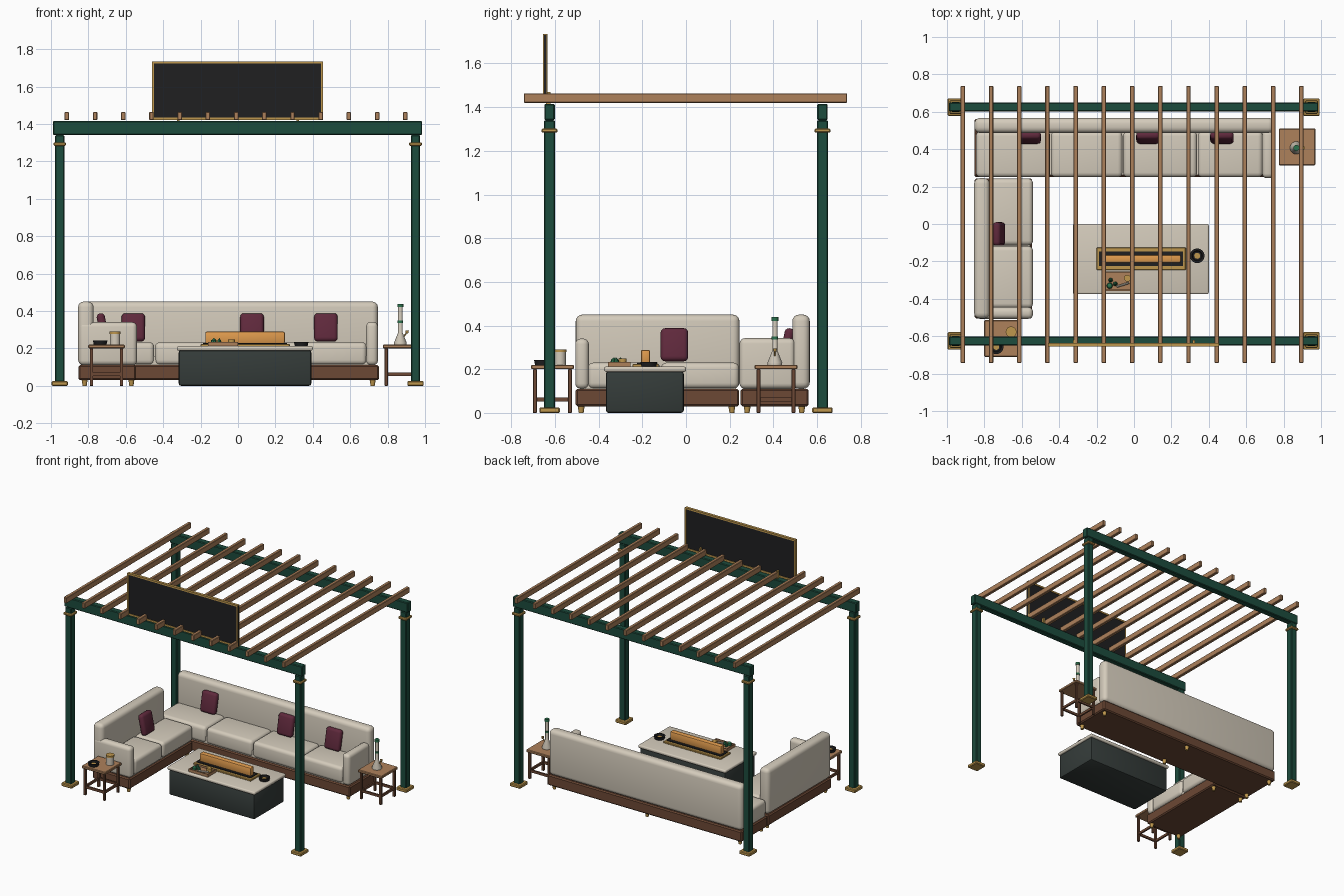
import bpy, bmesh, math
from mathutils import Vector, Matrix

if "Cube" in bpy.data.objects:
    bpy.data.objects.remove(bpy.data.objects["Cube"])


def material(name, r, g, b):
    m = bpy.data.materials.new(name)
    m.diffuse_color = (r, g, b, 1)
    m.use_nodes = True
    m.node_tree.nodes["Principled BSDF"].inputs["Base Color"].default_value = m.diffuse_color
    return m


GREEN = material("dark green paint", 0.012, 0.072, 0.047)
WOOD = material("light wood", 0.42, 0.22, 0.105)
BROWN = material("dark wood", 0.15, 0.065, 0.035)
CREAM = material("cream", 0.66, 0.60, 0.50)
MAROON = material("maroon fabric", 0.115, 0.022, 0.045)
GOLD = material("brass", 0.52, 0.31, 0.075)
BLACK = material("black", 0.014, 0.014, 0.015)
SLATE = material("slate", 0.035, 0.045, 0.042)
ORANGE = material("orange glow", 0.75, 0.33, 0.075)
LEAF = material("leaf green", 0.025, 0.17, 0.075)


def finish(name, bm, mat):
    bmesh.ops.recalc_face_normals(bm, faces=bm.faces[:])
    me = bpy.data.meshes.new(name)
    bm.to_mesh(me)
    bm.free()
    me.materials.append(mat)
    ob = bpy.data.objects.new(name, me)
    bpy.context.collection.objects.link(ob)
    bpy.ops.object.select_all(action='DESELECT')
    ob.select_set(True)
    bpy.context.view_layer.objects.active = ob
    bpy.ops.object.shade_smooth_by_angle(angle=math.radians(35))
    return ob


def box(name, x, y, z, mat, bevel=0.0, seg=1):
    """Box from (low, high) ranges with rounded edges."""
    bm = bmesh.new()
    bmesh.ops.create_cube(bm, size=1)
    for v in bm.verts:
        v.co = Vector([r[0] if c < 0 else r[1] for c, r in zip(v.co, (x, y, z))])
    if bevel:
        bmesh.ops.bevel(bm, geom=bm.edges[:], offset=bevel, segments=seg,
                        profile=0.5, affect='EDGES')
    return finish(name, bm, mat)


def lathe(name, x, y, profile, mat, sides=20):
    """Turn a (radius, height) profile around a vertical axis."""
    bm = bmesh.new()
    vs = [bm.verts.new((r, 0, z)) for r, z in profile]
    es = [bm.edges.new(p) for p in zip(vs, vs[1:])]
    bmesh.ops.spin(bm, geom=vs + es, cent=(0, 0, 0), axis=(0, 0, 1),
                   angle=2 * math.pi, steps=sides)
    bmesh.ops.remove_doubles(bm, verts=bm.verts[:], dist=1e-5)
    ob = finish(name, bm, mat)
    ob.location = (x, y, 0)
    return ob


def cylinder(name, x, y, r, z0, z1, mat, sides=20):
    return lathe(name, x, y, [(0, z0), (r, z0), (r, z1), (0, z1)], mat, sides)


def around(c, half):
    return (c - half, c + half)


# Pergola posts with brass feet and collars, beams, rafters
for px in (-0.953, 0.949):
    for py in (-0.625, 0.625):
        box("post", around(px, 0.025), around(py, 0.026), (0.02, 1.34), GREEN, 0.005)
        box("post_foot", around(px, 0.044), around(py, 0.047), (0, 0.025), GOLD, 0.005)
        box("post_collar", around(px, 0.034), around(py, 0.037), (1.283, 1.302), GOLD, 0.005)
for py in (-0.625, 0.625):
    box("beam", (-0.99, 0.985), around(py, 0.024), (1.34, 1.415), GREEN, 0.005)
for i in range(13):
    box("rafter", around(-0.915 + i * 0.1508, 0.012), (-0.743, 0.738), (1.42, 1.463), WOOD, 0.003)

# Sign board with brass frame and short struts
box("sign_panel", (-0.455, 0.455), (-0.651, -0.639), (1.425, 1.73), BLACK)
for x, z in (((-0.46, 0.455), (1.42, 1.434)), ((-0.46, 0.455), (1.723, 1.735)),
             ((-0.46, -0.45), (1.42, 1.735)), ((0.445, 0.455), (1.42, 1.735))):
    box("sign_frame", x, (-0.655, -0.635), z, GOLD)
for x in (-0.32, 0.32):
    box("sign_strut", around(x, 0.006), (-0.64, -0.62), (1.41, 1.47), GOLD)

# Back sofa: plinth, backrest, right arm, four seat cushions
box("back_sofa_plinth", (-0.853, 0.753), (0.25, 0.562), (0.03, 0.11), BROWN, 0.008)
box("back_sofa_backrest", (-0.853, 0.748), (0.487, 0.567), (0.11, 0.45), CREAM, 0.03, 4)
box("back_sofa_arm", (0.685, 0.748), (0.245, 0.5), (0.11, 0.342), CREAM, 0.025, 4)
box("back_sofa_seat_base", (-0.84, 0.70), (0.262, 0.50), (0.11, 0.16), CREAM)
for a, b in ((-0.845, -0.448), (-0.444, -0.062), (-0.058, 0.337), (0.341, 0.688)):
    box("back_sofa_cushion", (a, b), (0.25, 0.495), (0.112, 0.232), CREAM, 0.025, 4)

# Side sofa: plinth, backrest, front arm, two seat cushions
box("side_sofa_plinth", (-0.853, -0.545), (-0.505, 0.243), (0.03, 0.11), BROWN, 0.008)
box("side_sofa_backrest", (-0.855, -0.772), (-0.505, 0.245), (0.11, 0.45), CREAM, 0.03, 4)
box("side_sofa_arm", (-0.85, -0.54), (-0.507, -0.445), (0.11, 0.34), CREAM, 0.025, 4)
box("side_sofa_seat_base", (-0.80, -0.555), (-0.47, 0.23), (0.11, 0.16), CREAM)
for a, b in ((-0.45, -0.118), (-0.114, 0.243)):
    box("side_sofa_cushion", (-0.78, -0.54), (a, b), (0.112, 0.23), CREAM, 0.025, 4)

# Brass sofa feet
for x, y in ((-0.82, 0.28), (0.72, 0.28), (-0.05, 0.28), (-0.82, 0.53), (0.72, 0.53),
             (-0.05, 0.53), (-0.82, -0.48), (-0.57, -0.48), (-0.82, 0.21), (-0.57, 0.21)):
    lathe("sofa_foot", x, y, [(0, 0), (0.011, 0), (0.016, 0.032), (0, 0.032)], GOLD, 12)


# Throw pillows leaning on the backrests
def pillow(x, y, turn):
    ob = box("throw_pillow", (-0.063, 0.063), (-0.022, 0.022), (-0.077, 0.077), MAROON, 0.02, 3)
    ob.matrix_world = (Matrix.Translation((x, y, 0.312)) @ Matrix.Rotation(turn, 4, 'Z')
                       @ Matrix.Rotation(math.radians(-12), 4, 'X'))


for x in (-0.56, 0.075, 0.47):
    pillow(x, 0.462, 0)
pillow(-0.722, -0.053, math.pi / 2)

# Coffee table
box("coffee_table_body", (-0.317, 0.392), (-0.367, -0.01), (0, 0.19), SLATE, 0.012, 2)
box("coffee_table_top", (-0.327, 0.40), (-0.375, 0.0), (0.188, 0.212), CREAM, 0.009, 3)

# Glowing trough centrepiece
box("trough_tray", (-0.20, 0.277), (-0.245, -0.125), (0.21, 0.224), GOLD, 0.003)
box("trough_channel", (-0.187, 0.262), (-0.225, -0.146), (0.22, 0.23), BLACK)
box("trough_glow", (-0.175, 0.25), (-0.207, -0.165), (0.225, 0.289), ORANGE, 0.008, 2)

# Small serving tray with contents
box("small_tray", (-0.16, 0.0), (-0.357, -0.255), (0.21, 0.22), WOOD)
for x in ((-0.16, -0.154), (-0.006, 0.0)):
    box("small_tray_rim", x, (-0.357, -0.255), (0.21, 0.233), WOOD)
for y in ((-0.357, -0.351), (-0.261, -0.255)):
    box("small_tray_rim", (-0.16, 0.0), y, (0.21, 0.233), WOOD)
for x, y, r in ((-0.13, -0.33, 0.017), (-0.10, -0.32, 0.012), (-0.125, -0.30, 0.012)):
    lathe("herb_bud", x, y, [(0, 0.22), (r, 0.227), (r * 0.8, 0.243), (0, 0.255)], LEAF, 8)
cylinder("grinder", -0.035, -0.29, 0.018, 0.22, 0.248, GOLD)
roll = cylinder("paper_roll", 0, 0, 0.006, -0.035, 0.035, CREAM, 10)
roll.matrix_world = (Matrix.Translation((-0.06, -0.325, 0.228)) @ Matrix.Rotation(0.3, 4, 'Z')
                     @ Matrix.Rotation(math.pi / 2, 4, 'Y'))


# Shallow bowls
def bowl(x, y, z):
    lathe("ash_bowl", x, y, [(0, z), (0.034, z), (0.039, z + 0.022), (0.028, z + 0.022),
                             (0.024, z + 0.009), (0, z + 0.009)], BLACK, 24)
    cylinder("ash_bowl_inlay", x, y, 0.016, z + 0.008, z + 0.013, GOLD)


bowl(0.338, -0.17, 0.212)
bowl(-0.737, -0.657, 0.22)


# Side tables: top, four legs, lower rails
def side_table(cx, cy):
    box("side_table_top", around(cx, 0.098), around(cy, 0.098), (0.2, 0.22), WOOD, 0.004)
    for s in (-1, 1):
        for t in (-1, 1):
            box("side_table_leg", around(cx + s * 0.08, 0.009), around(cy + t * 0.08, 0.009),
                (0, 0.2), BROWN, 0.002)
        box("side_table_rail", around(cx, 0.08), around(cy + s * 0.08, 0.006), (0.052, 0.07), BROWN)
        box("side_table_rail", around(cx + s * 0.08, 0.006), around(cy, 0.08), (0.052, 0.07), BROWN)


side_table(0.872, 0.412)
side_table(-0.703, -0.612)

# Tall glass flask with green bands and a brass side bowl
FX, FY = 0.868, 0.407
lathe("flask", FX, FY, [(0, 0.22), (0.033, 0.22), (0.034, 0.23), (0.012, 0.285),
                        (0.012, 0.425), (0, 0.425)], CREAM, 24)
cylinder("flask_mouth", FX, FY, 0.016, 0.42, 0.438, LEAF)
cylinder("flask_band", FX, FY, 0.0145, 0.337, 0.35, LEAF)
stem = cylinder("flask_stem", 0, 0, 0.004, 0, 0.05, GOLD, 10)
stem.matrix_world = Matrix.Translation((FX + 0.01, FY, 0.25)) @ Matrix.Rotation(0.6, 4, 'Y')
lathe("flask_bowl", FX + 0.036, FY, [(0, 0.28), (0.006, 0.28), (0.01, 0.296), (0, 0.294)], GOLD, 12)

# Candle jar with brass lid
cylinder("candle_jar", -0.657, -0.577, 0.027, 0.22, 0.28, CREAM, 24)
cylinder("candle_lid", -0.657, -0.577, 0.029, 0.278, 0.291, GOLD, 24)
